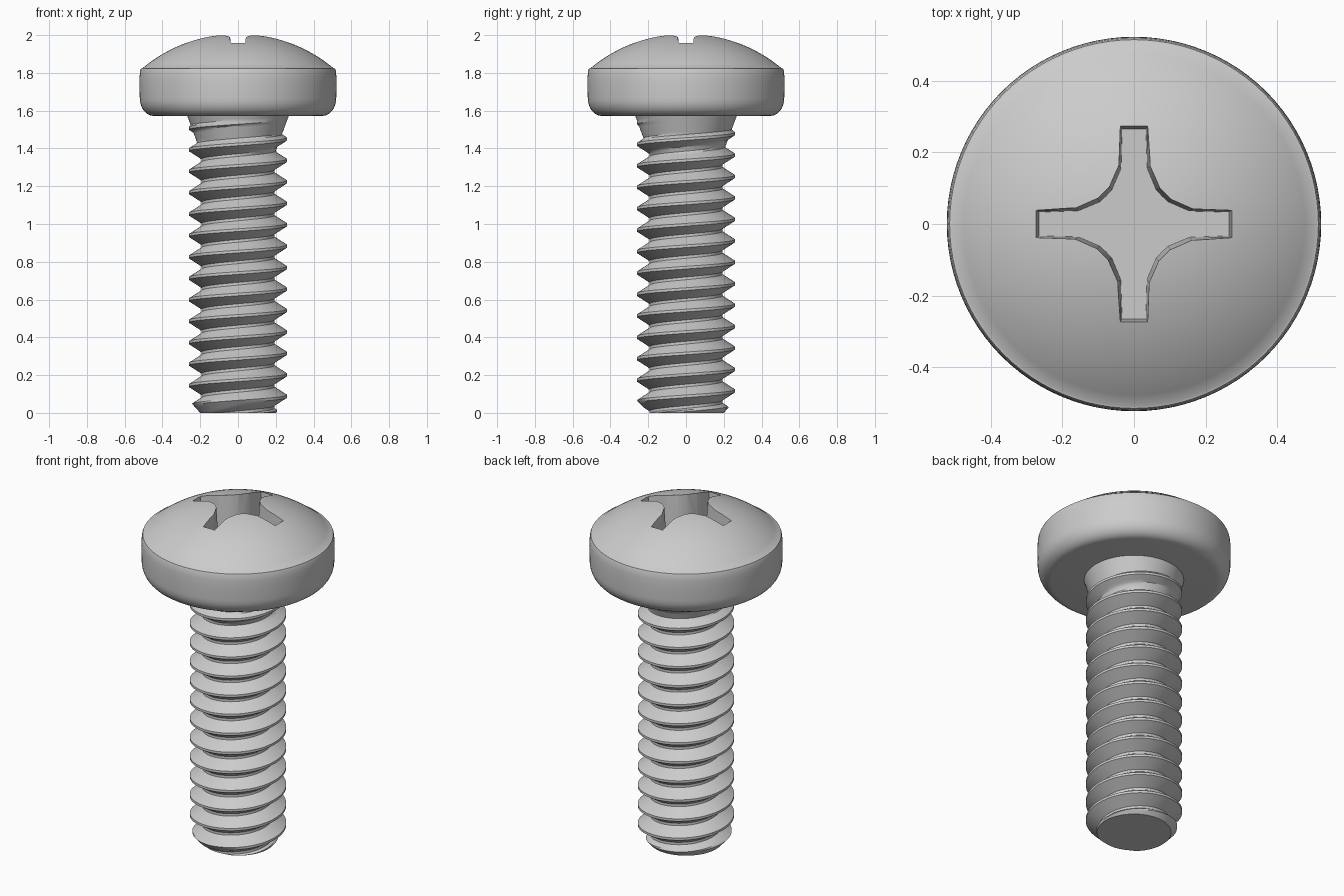
import bpy, bmesh, math

cube = bpy.data.objects.get("Cube")
if cube:
    bpy.data.objects.remove(cube)

steel = bpy.data.materials.new("steel_grey")
steel.use_nodes = True
COLOUR = (0.6, 0.6, 0.6, 1)
steel.diffuse_color = COLOUR
steel.node_tree.nodes["Principled BSDF"].inputs["Base Color"].default_value = COLOUR


def add_object(name, bm):
    bmesh.ops.recalc_face_normals(bm, faces=bm.faces[:])
    mesh = bpy.data.meshes.new(name)
    bm.to_mesh(mesh)
    bm.free()
    mesh.materials.append(steel)
    obj = bpy.data.objects.new(name, mesh)
    bpy.context.collection.objects.link(obj)
    return obj


def activate(obj):
    bpy.ops.object.select_all(action='DESELECT')
    obj.select_set(True)
    bpy.context.view_layer.objects.active = obj


def smooth(obj, degrees):
    activate(obj)
    bpy.ops.object.shade_smooth_by_angle(angle=math.radians(degrees))


# Pan head: domed top, rounded rim and underside, revolved about z
APEX, DOME_R, EDGE_R = 2.008, 0.79, 0.508
profile = []
for i in range(17):
    r = EDGE_R * i / 16
    profile.append((r, APEX - DOME_R + math.sqrt(DOME_R ** 2 - r ** 2)))
profile += [(0.514, 1.822), (0.518, 1.812), (0.521, 1.78), (0.522, 1.74), (0.521, 1.70)]
for i in range(9):
    a = math.radians(90 * i / 8)
    profile.append((0.445 + 0.075 * math.cos(a), 1.665 - 0.093 * math.sin(a)))
profile.append((0, 1.572))

bm = bmesh.new()
verts = [bm.verts.new((r, 0, z)) for r, z in profile]
edges = [bm.edges.new(pair) for pair in zip(verts, verts[1:])]
bmesh.ops.spin(bm, geom=verts + edges, cent=(0, 0, 0), axis=(0, 0, 1),
               angle=2 * math.pi, steps=96)
bmesh.ops.remove_doubles(bm, verts=bm.verts[:], dist=1e-5)
head = add_object("head", bm)

# Cross recess: one quarter of the outline, turned four times, with drafted walls
quarter = [(0.275, -0.043), (0.275, 0.043), (0.165, 0.046), (0.105, 0.072),
           (0.088, 0.088), (0.072, 0.105), (0.046, 0.165)]
bm = bmesh.new()
rings = []
for z, inset in ((2.05, -0.002), (1.80, 0.010)):
    ring = []
    for k in range(4):
        c, s = (1, 0, -1, 0)[k], (0, 1, 0, -1)[k]
        for x, y in quarter:
            x -= inset * (1 if x > 0.06 else 0.9)
            y -= math.copysign(inset, y)
            ring.append(bm.verts.new((x * c - y * s, x * s + y * c, z)))
    rings.append(ring)
    bm.faces.new(ring)
top, floor = rings
for i in range(len(top)):
    j = (i + 1) % len(top)
    bm.faces.new((top[i], top[j], floor[j], floor[i]))
cutter = add_object("recess_cutter", bm)
cutter.hide_render = True

cut = head.modifiers.new("recess", 'BOOLEAN')
cut.operation = 'DIFFERENCE'
cut.solver = 'EXACT'
cut.object = cutter
activate(head)
bpy.ops.object.modifier_apply(modifier=cut.name)
bpy.data.objects.remove(cutter)
smooth(head, 30)

# Threaded shank: right-hand helix with flat crests, chamfered tip and conical neck
PITCH, CREST, ROOT, Z_CREST = 0.1135, 0.26, 0.193, 0.088
FLAT, FLANK, TOP, SEGS = 0.007, 0.0425, 1.58, 96
marks = [-FLAT, FLAT] + [FLAT + FLANK * i / 5 for i in range(1, 6)]
marks += [PITCH - FLAT - FLANK * i / 5 for i in range(5, 0, -1)]


def shank_radius(z, offset):
    d = abs((offset + PITCH / 2) % PITCH - PITCH / 2)      # distance from crest
    t = min(max((d - FLAT) / FLANK, 0), 1)
    thread = CREST + (ROOT - CREST) * t
    neck = 0.205 + (z - 1.40) * 0.37 if z > 1.35 else 0
    return min(max(thread, neck), 0.2 + 0.9 * z)


bm = bmesh.new()
columns = []
for i in range(SEGS + 1):
    a = 2 * math.pi * i / SEGS
    column = []
    for turn in range(-3, 15):
        for m in marks:
            base = Z_CREST + PITCH * i / SEGS
            z = min(max(base + turn * PITCH + m, 0), TOP)
            r = shank_radius(z, z - base)
            column.append(bm.verts.new((r * math.cos(a), r * math.sin(a), z)))
    columns.append(column)
for a, b in zip(columns, columns[1:]):
    for j in range(len(a) - 1):
        bm.faces.new((a[j], b[j], b[j + 1], a[j + 1]))
bmesh.ops.remove_doubles(bm, verts=bm.verts[:], dist=1e-5)
# Flat end caps
bmesh.ops.holes_fill(bm, edges=[e for e in bm.edges if e.is_boundary], sides=0)
shank = add_object("threaded_shank", bm)
smooth(shank, 30)
